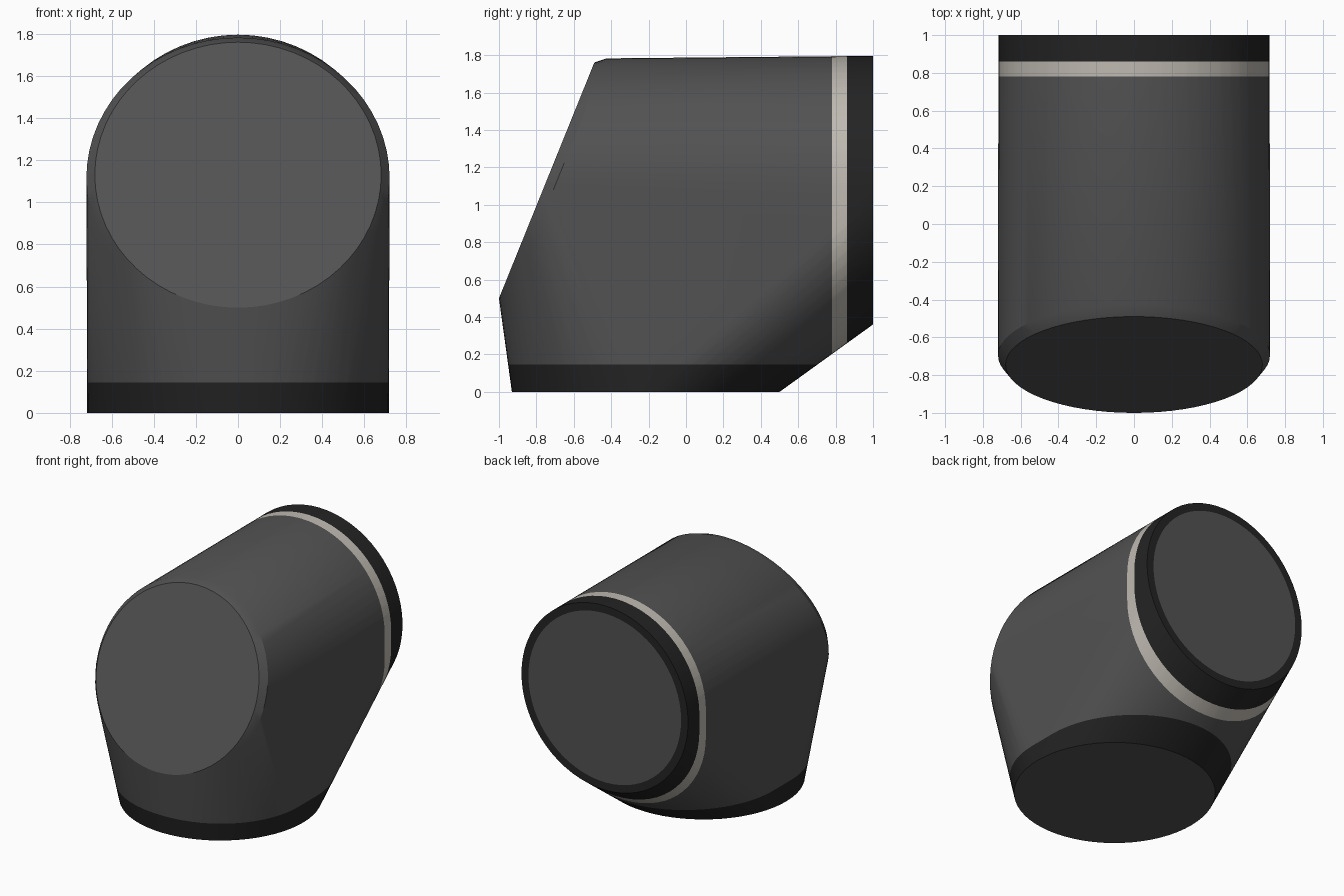
import bpy, bmesh, math
from mathutils import Vector

if "Cube" in bpy.data.objects:
    bpy.data.objects.remove(bpy.data.objects["Cube"])

SEGMENTS = 64


def material(name, rgb):
    m = bpy.data.materials.new(name)
    m.diffuse_color = (*rgb, 1.0)
    m.use_nodes = True
    m.node_tree.nodes["Principled BSDF"].inputs["Base Color"].default_value = m.diffuse_color
    return m


def ring(bm, centre, axis_v, radius):
    """Circle of points spanned by x and axis_v."""
    c, v = Vector(centre), Vector(axis_v).normalized()
    for i in range(SEGMENTS):
        a = 2 * math.pi * i / SEGMENTS
        bm.verts.new(c + radius * (Vector((1, 0, 0)) * math.cos(a) + v * math.sin(a)))


bm = bmesh.new()
tilt = (0, 0.375, 0.927)
ring(bm, (0, -0.215, 0), (0, 1, 0), 0.716)         # base disc
ring(bm, (0, 1.0, 1.078), (0, 0, 1), 0.718)        # back disc
ring(bm, (0, -0.695, 1.115), tilt, 0.72)           # outer edge of front chamfer
ring(bm, (0, -0.745, 1.13), tilt, 0.68)            # front disc

# Stretch one skin over all the discs
hull = bmesh.ops.convex_hull(bm, input=bm.verts[:])
loose = [v for v in bm.verts if not v.link_faces]
bmesh.ops.delete(bm, geom=loose, context='VERTS')
bmesh.ops.dissolve_limit(bm, angle_limit=math.radians(0.2),
                         verts=bm.verts[:], edges=bm.edges[:])
bmesh.ops.recalc_face_normals(bm, faces=bm.faces[:])

# Cut the edges of the painted bands
for co, no in (((0, 0.78, 0), (0, 1, 0)), ((0, 0.86, 0), (0, 1, 0)),
               ((0, 0, 0.145), (0, 0, 1))):
    bmesh.ops.bisect_plane(bm, geom=bm.verts[:] + bm.edges[:] + bm.faces[:],
                           plane_co=co, plane_no=no, dist=1e-5)

# Inset the grey plate in the back rim
bm.normal_update()
back = [f for f in bm.faces if f.normal.y > 0.999]
bmesh.ops.inset_region(bm, faces=back, thickness=0.06, depth=0)
bm.normal_update()

# Colour by position: 0 grey body, 1 black bands, 2 pale stripe
for f in bm.faces:
    c = f.calc_center_median()
    f.material_index = 0
    if f in back or f.normal.z < -0.999:
        continue
    if c.y > 0.86:
        f.material_index = 1
    elif c.y > 0.78:
        f.material_index = 2
    elif c.z < 0.145:
        f.material_index = 1

mesh = bpy.data.meshes.new("elbow_body")
bm.to_mesh(mesh)
bm.free()
for m in (material("dark grey", (0.085, 0.085, 0.085)),
          material("black", (0.017, 0.017, 0.017)),
          material("pale warm grey", (0.52, 0.49, 0.44))):
    mesh.materials.append(m)

body = bpy.data.objects.new("elbow_body", mesh)
bpy.context.collection.objects.link(body)
bpy.context.view_layer.objects.active = body
body.select_set(True)
bpy.ops.object.shade_smooth_by_angle(angle=math.radians(25))
